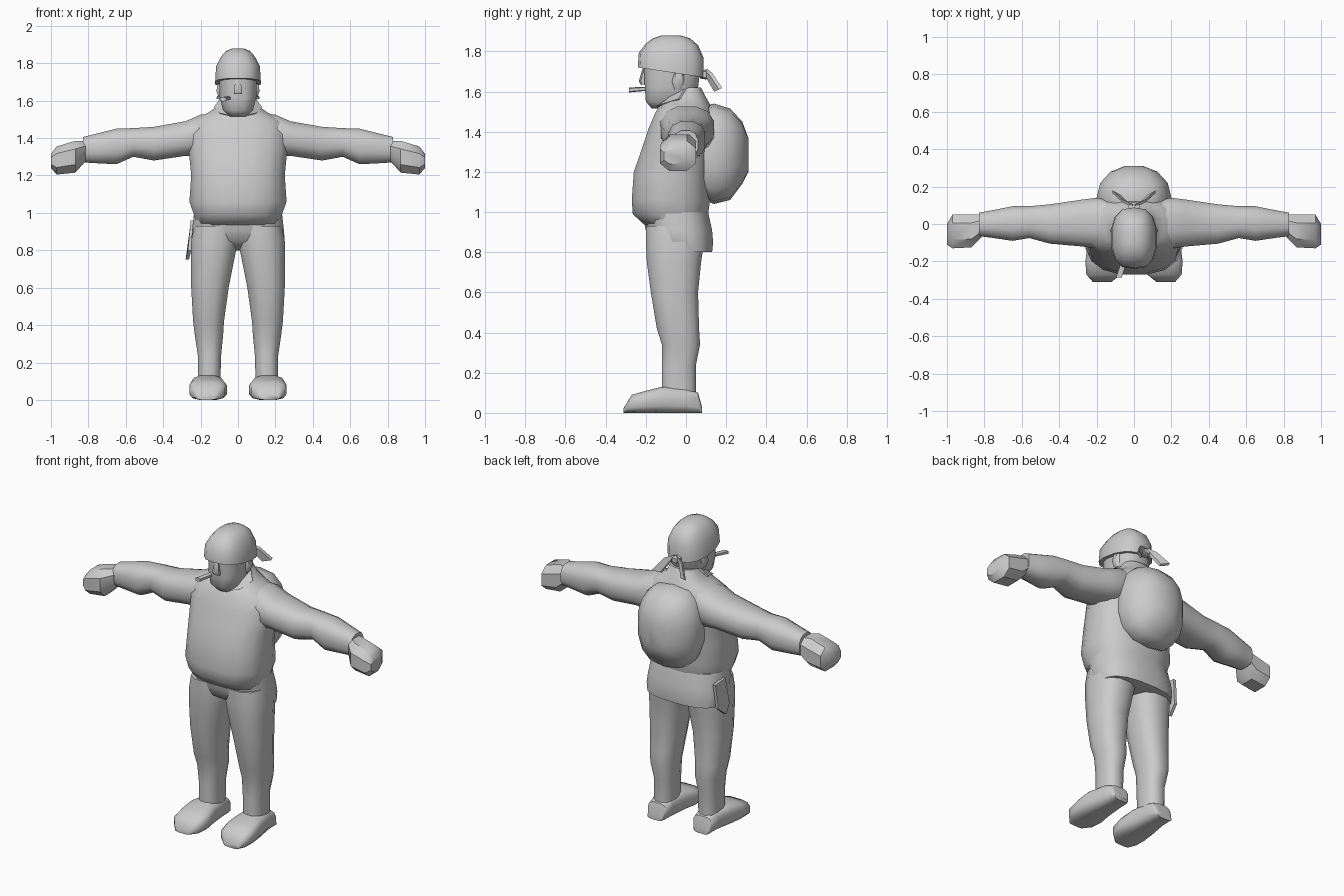
import bpy, bmesh, math
from mathutils import Vector

grey = bpy.data.materials.new("plain grey")
grey.diffuse_color = (0.6, 0.6, 0.6, 1)


def finish(name, bm, mirror=False, angle=50):
    bmesh.ops.recalc_face_normals(bm, faces=bm.faces)
    mesh = bpy.data.meshes.new(name)
    bm.to_mesh(mesh)
    bm.free()
    ob = bpy.data.objects.new(name, mesh)
    bpy.context.collection.objects.link(ob)
    mesh.materials.append(grey)
    if mirror:
        ob.modifiers.new("mirror", 'MIRROR').use_mirror_merge = False
    bpy.ops.object.select_all(action='DESELECT')
    ob.select_set(True)
    bpy.context.view_layer.objects.active = ob
    bpy.ops.object.shade_smooth_by_angle(angle=math.radians(angle))
    return ob


def loft(name, axis, rings, sides=12, power=0.8, mirror=False, angle=50):
    """Rings are (position, a_min, a_max, b_min, b_max, optional slope along b)."""
    bm = bmesh.new()
    loops = []
    for p, a0, a1, b0, b1, *slope in rings:
        loop = []
        for i in range(sides):
            t = 2 * math.pi * (i + 0.5) / sides
            c, s = math.cos(t), math.sin(t)
            k = math.cos(math.pi / sides)
            a = (a0 + a1) / 2 + (a1 - a0) / 2 * math.copysign(min(1, abs(c) / k) ** power, c)
            b = (b0 + b1) / 2 + (b1 - b0) / 2 * math.copysign(min(1, abs(s) / k) ** power, s)
            q = p + (slope[0] * (b - (b0 + b1) / 2) if slope else 0)
            co = {'x': (q, a, b), 'y': (a, q, b), 'z': (a, b, q)}[axis]
            loop.append(bm.verts.new(co))
        loops.append(loop)
    for l0, l1 in zip(loops, loops[1:]):
        for i in range(sides):
            j = (i + 1) % sides
            bm.faces.new((l0[i], l0[j], l1[j], l1[i]))
    bm.faces.new(loops[0])
    bm.faces.new(loops[-1])
    return finish(name, bm, mirror, angle)


def slab(name, outline, offset, mirror=False):
    """Flat outline thickened along the offset vector."""
    bm = bmesh.new()
    face = bm.faces.new([bm.verts.new(p) for p in outline])
    new = bmesh.ops.extrude_face_region(bm, geom=[face])['geom']
    bmesh.ops.translate(bm, vec=Vector(offset),
                        verts=[v for v in new if isinstance(v, bmesh.types.BMVert)])
    return finish(name, bm, mirror, 30)


# Torso with belly, shoulders and collar
loft("torso", 'z', [
    (0.93, -0.22, 0.22, -0.20, 0.09), (0.99, -0.235, 0.235, -0.265, 0.11),
    (1.06, -0.26, 0.26, -0.27, 0.12), (1.20, -0.25, 0.25, -0.26, 0.12),
    (1.30, -0.26, 0.26, -0.225, 0.13), (1.42, -0.27, 0.27, -0.185, 0.135),
    (1.49, -0.25, 0.25, -0.155, 0.13), (1.535, -0.16, 0.16, -0.13, 0.12),
    (1.57, -0.11, 0.11, -0.09, 0.10), (1.62, -0.085, 0.085, -0.06, 0.075)], sides=16)

# Hips, overhanging the legs at the back
loft("hips", 'z', [
    (0.80, -0.235, 0.235, -0.10, 0.13), (0.85, -0.25, 0.25, -0.18, 0.135),
    (0.91, -0.245, 0.245, -0.20, 0.13), (1.00, -0.235, 0.235, -0.22, 0.11)], sides=16)

# Legs
loft("legs", 'z', [
    (0.08, 0.095, 0.215, -0.12, 0.05), (0.24, 0.09, 0.215, -0.12, 0.05),
    (0.34, 0.08, 0.23, -0.12, 0.07), (0.42, 0.075, 0.24, -0.145, 0.065),
    (0.60, 0.05, 0.25, -0.175, 0.06), (0.75, 0.02, 0.25, -0.195, 0.075),
    (0.85, 0.0, 0.25, -0.20, 0.09), (0.93, 0.0, 0.235, -0.20, 0.09)], mirror=True)

# Shoes
loft("shoes", 'y', [
    (-0.31, 0.12, 0.22, 0, 0.025), (-0.27, 0.07, 0.255, 0, 0.09),
    (-0.20, 0.06, 0.26, 0, 0.11), (-0.12, 0.075, 0.25, 0, 0.13),
    (0.0, 0.09, 0.225, 0, 0.125), (0.06, 0.095, 0.22, 0, 0.10),
    (0.08, 0.11, 0.21, 0, 0.03)], power=0.6, mirror=True)

# Sleeved arms
loft("arms", 'x', [
    (0.10, -0.10, 0.12, 1.36, 1.53), (0.20, -0.13, 0.14, 1.30, 1.525),
    (0.28, -0.12, 0.13, 1.305, 1.49), (0.45, -0.105, 0.105, 1.28, 1.46),
    (0.56, -0.075, 0.095, 1.30, 1.453), (0.65, -0.09, 0.095, 1.26, 1.45),
    (0.75, -0.075, 0.075, 1.265, 1.425), (0.83, -0.065, 0.06, 1.27, 1.405)], mirror=True)

# Fists
loft("fists", 'x', [
    (0.815, -0.07, 0.05, 1.275, 1.385), (0.87, -0.125, 0.05, 1.215, 1.385),
    (0.97, -0.13, 0.05, 1.205, 1.355), (1.0, -0.11, 0.0, 1.24, 1.315)],
    sides=8, mirror=True, angle=40)

# Head, from chin up under the head scarf
loft("head", 'z', [
    (1.515, -0.045, 0.045, -0.17, -0.07), (1.55, -0.08, 0.08, -0.20, 0.0),
    (1.62, -0.098, 0.098, -0.205, 0.06), (1.74, -0.10, 0.10, -0.21, 0.075)], power=0.7)
loft("nose", 'z', [
    (1.635, -0.022, 0.022, -0.225, -0.18), (1.65, -0.022, 0.022, -0.235, -0.18),
    (1.72, -0.012, 0.012, -0.215, -0.18)], sides=6)
loft("ears", 'z', [
    (1.61, 0.085, 0.10, -0.06, -0.02), (1.65, 0.085, 0.115, -0.07, -0.01),
    (1.69, 0.085, 0.11, -0.06, -0.01)], sides=6, mirror=True)

# Head scarf with its rim sloping down towards the back
loft("head_scarf", 'z', [
    (1.695, -0.122, 0.122, -0.24, 0.088, -0.15), (1.78, -0.117, 0.117, -0.235, 0.088, -0.08),
    (1.835, -0.09, 0.09, -0.20, 0.06, -0.03), (1.865, -0.065, 0.065, -0.165, 0.02),
    (1.88, -0.03, 0.03, -0.12, -0.03)], sides=14)

# Scarf knot and tails
loft("scarf_knot", 'y', [
    (0.07, -0.025, 0.025, 1.665, 1.705), (0.10, -0.03, 0.03, 1.66, 1.71),
    (0.115, -0.018, 0.018, 1.67, 1.70)], sides=6)
slab("scarf_tails", [(0.005, 0.09, 1.705), (0.06, 0.115, 1.685), (0.115, 0.165, 1.61),
                     (0.07, 0.14, 1.60), (0.035, 0.105, 1.66)], (0, 0.015, 0.008), True)

# Cigar held in the corner of the mouth
loft("cigar", 'y', [
    (-0.285, -0.095, -0.065, 1.595, 1.62), (-0.24, -0.08, -0.05, 1.60, 1.622),
    (-0.18, -0.06, -0.035, 1.605, 1.625)], sides=6)

# Collar flaps
slab("collar_flaps", [(0.03, -0.15, 1.515), (0.095, -0.125, 1.53), (0.125, -0.03, 1.56),
                      (0.09, 0.0, 1.61), (0.08, -0.06, 1.58)], (0.004, -0.008, 0.004), True)

# Rounded backpack
loft("backpack", 'y', [
    (0.09, -0.19, 0.19, 1.06, 1.53), (0.14, -0.20, 0.20, 1.04, 1.54),
    (0.22, -0.18, 0.18, 1.06, 1.515), (0.28, -0.125, 0.125, 1.14, 1.45),
    (0.31, -0.05, 0.05, 1.20, 1.37)], sides=14)

# Holster on one hip
slab("holster", [(-0.235, -0.03, 0.96), (-0.235, 0.07, 0.95), (-0.25, 0.06, 0.80),
                 (-0.262, 0.0, 0.75), (-0.25, -0.05, 0.80)], (-0.018, 0, 0))
